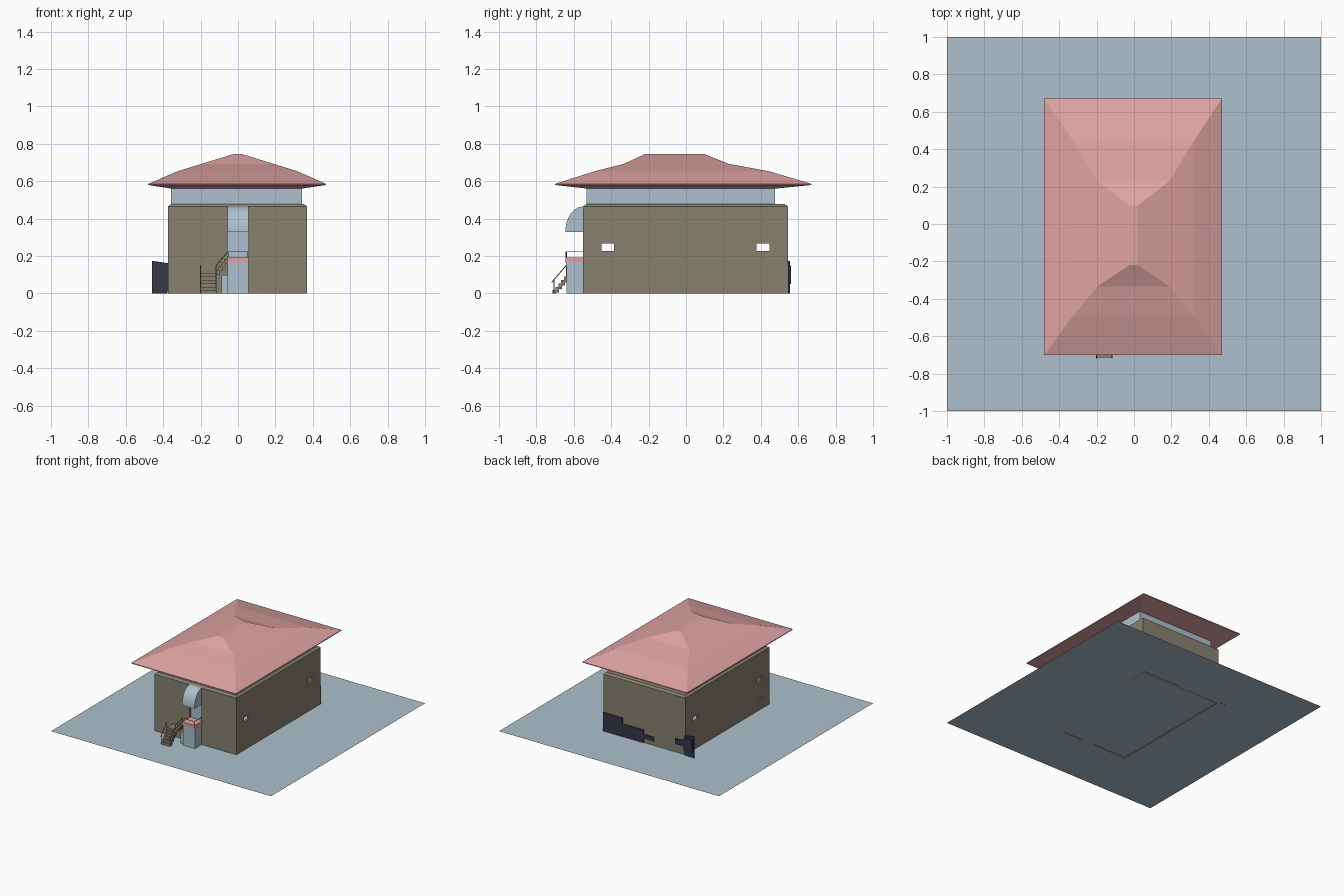
import bpy, bmesh, math
from mathutils import Vector

if "Cube" in bpy.data.objects:
    bpy.data.objects.remove(bpy.data.objects["Cube"])


def material(name, rgb):
    m = bpy.data.materials.new(name)
    m.diffuse_color = (*rgb, 1)
    m.use_nodes = True
    m.node_tree.nodes["Principled BSDF"].inputs["Base Color"].default_value = m.diffuse_color
    return m


BLUE = material("pale_blue", (0.42, 0.53, 0.61))
OLIVE = material("olive_stone", (0.25, 0.22, 0.165))
PINK = material("pink_tile", (0.74, 0.37, 0.37))
NAVY = material("dark_navy", (0.035, 0.038, 0.065))


def finish(name, bm, mat):
    bmesh.ops.recalc_face_normals(bm, faces=bm.faces)
    me = bpy.data.meshes.new(name)
    bm.to_mesh(me)
    bm.free()
    ob = bpy.data.objects.new(name, me)
    bpy.context.collection.objects.link(ob)
    me.materials.append(mat)
    return ob


def loft(name, rings, mat):
    """Stack of rectangles (x0, x1, y0, y1, z), capped at both ends."""
    bm = bmesh.new()
    loops = [[bm.verts.new(p) for p in ((a, c, z), (b, c, z), (b, d, z), (a, d, z))]
             for a, b, c, d, z in rings]
    for lo, hi in zip(loops, loops[1:]):
        for i in range(4):
            j = (i + 1) % 4
            bm.faces.new((lo[i], lo[j], hi[j], hi[i]))
    bm.faces.new(loops[0])
    bm.faces.new(loops[-1])
    return finish(name, bm, mat)


def box(name, x0, x1, y0, y1, z0, z1, mat):
    return loft(name, [(x0, x1, y0, y1, z0), (x0, x1, y0, y1, z1)], mat)


def prism(name, pts, offset, mat):
    """Flat outline pushed along an offset vector."""
    bm = bmesh.new()
    f = bm.faces.new([bm.verts.new(p) for p in pts])
    r = bmesh.ops.extrude_face_region(bm, geom=[f])
    verts = [v for v in r["geom"] if isinstance(v, bmesh.types.BMVert)]
    bmesh.ops.translate(bm, verts=verts, vec=offset)
    if f.is_valid is False or len(bm.faces) < len(pts) + 2:
        bm.faces.new([v for v in bm.verts if v not in verts])
    return finish(name, bm, mat)


def rod(name, a, b, mat, r=0.0025):
    a, b = Vector(a), Vector(b)
    d = b - a
    bm = bmesh.new()
    bmesh.ops.create_cone(bm, cap_ends=True, segments=6, radius1=r, radius2=r, depth=d.length)
    ob = finish(name, bm, mat)
    ob.rotation_mode = 'QUATERNION'
    ob.rotation_quaternion = d.to_track_quat('Z', 'Y')
    ob.location = (a + b) / 2
    return ob


def cut(target, cutter):
    m = target.modifiers.new("cut", 'BOOLEAN')
    m.operation = 'DIFFERENCE'
    m.solver = 'EXACT'
    m.object = cutter
    cutter.hide_render = True
    bpy.context.view_layer.objects.active = target
    bpy.ops.object.modifier_apply(modifier=m.name)
    bpy.data.objects.remove(cutter, do_unlink=True)


# ground sheet
bm = bmesh.new()
bmesh.ops.create_grid(bm, x_segments=1, y_segments=1, size=1)
finish("ground_sheet", bm, BLUE)

# hollow stone walls with a sloped ledge, window slots and a door opening
walls = loft("stone_walls", [(-.375, .37, -.55, .545, 0), (-.375, .37, -.55, .545, .465),
                             (-.358, .353, -.533, .528, .478)], OLIVE)
cut(walls, box("room_cutter", -.355, .35, -.53, .525, -.1, .46, OLIVE))
for y0, y1 in ((-.452, -.385), (.378, .447)):
    cut(walls, box("window_cutter", -.5, .5, y0, y1, .228, .268, OLIVE))
cut(walls, box("vent_cutter", -.5, -.3, -.455, -.415, .072, .1, OLIVE))
cut(walls, box("door_cutter", -.055, .055, -.6, -.5, -.1, .455, OLIVE))
box("door_panel", -.056, .056, -.531, -.522, 0, .46, BLUE)

# upper storey band
box("upper_band", -.357, .342, -.532, .475, .474, .572, BLUE)

# hipped roof with soft breaks in the slope
loft("hipped_roof", [(-.365, .35, -.54, .49, .562), (-.48, .47, -.70, .672, .58),
                     (-.48, .47, -.70, .672, .586), (-.325, .32, -.49, .445, .653),
                     (-.195, .19, -.333, .23, .693), (-.025, .022, -.22, .10, .745)], PINK)

# porch block, slab and rails
box("porch_block", -.055, .055, -.638, -.53, 0, .165, BLUE)
box("porch_slab", -.057, .057, -.645, -.54, .165, .193, PINK)
for x in (-.052, .052):
    rod("porch_post", (x, -.641, .19), (x, -.641, .225), OLIVE)
rod("porch_side_rail", (.052, -.641, .223), (.052, -.55, .223), OLIVE)
rod("porch_front_rail", (-.052, -.641, .223), (.052, -.641, .223), OLIVE)

# quarter-round awning
N = 10
arc = [(-.057, -.55 - .095 * math.cos(i * math.pi / 2 / N), .33 + .135 * math.sin(i * math.pi / 2 / N))
       for i in range(N + 1)]
awning = prism("awning", [(-.057, -.55, .33)] + arc, (.112, 0, 0), BLUE)
bpy.ops.object.select_all(action='DESELECT')
awning.select_set(True)
bpy.context.view_layer.objects.active = awning
bpy.ops.object.shade_smooth_by_angle(angle=math.radians(35))

# lower stair flight, landing and upper flight turning to the porch
for i in range(5):
    y = -.715 + .016 * i
    z = .018 * (i + 1)
    box("lower_step", -.2, -.118, y, y + .02, max(0, z - .03), z, OLIVE)
box("landing", -.2, -.118, -.638, -.56, .088, .108, OLIVE)
box("landing_support", -.088, -.056, -.62, -.57, .0, .1, BLUE)
for i in range(4):
    x = -.12 + .016 * i
    z = .125 + .02 * i
    box("upper_step", x, x + .02, -.635, -.565, z - .025, z, OLIVE)

# stair handrails
for x in (-.2, -.117):
    rod("stair_rail", (x, -.718, .06), (x, -.64, .15), OLIVE)
    rod("stair_post", (x, -.705, .0), (x, -.705, .075), OLIVE)
    rod("landing_post", (x, -.64, .09), (x, -.64, .15), OLIVE)
rod("upper_rail", (-.117, -.638, .15), (-.055, -.638, .223), OLIVE)

# dark stepped plate along the back wall
strip = [(.37, 0), (.37, .153), (.19, .153), (.19, .105), (0, .105), (0, .07),
         (-.09, .07), (-.09, .035), (0, .035), (0, 0)]
prism("back_strip", [(x, .545, z) for x, z in strip], (0, .007, 0), NAVY)

# dark panel projecting past the back left corner
panel = [(-.29, .07), (-.29, .115), (-.36, .115), (-.375, .162), (-.46, .175),
         (-.46, 0), (-.378, 0), (-.36, .07)]
prism("corner_panel", [(x, .546, z) for x, z in panel], (0, .009, 0), NAVY)
box("corner_panel_boss", -.45, -.385, .553, .562, .05, .15, NAVY)
